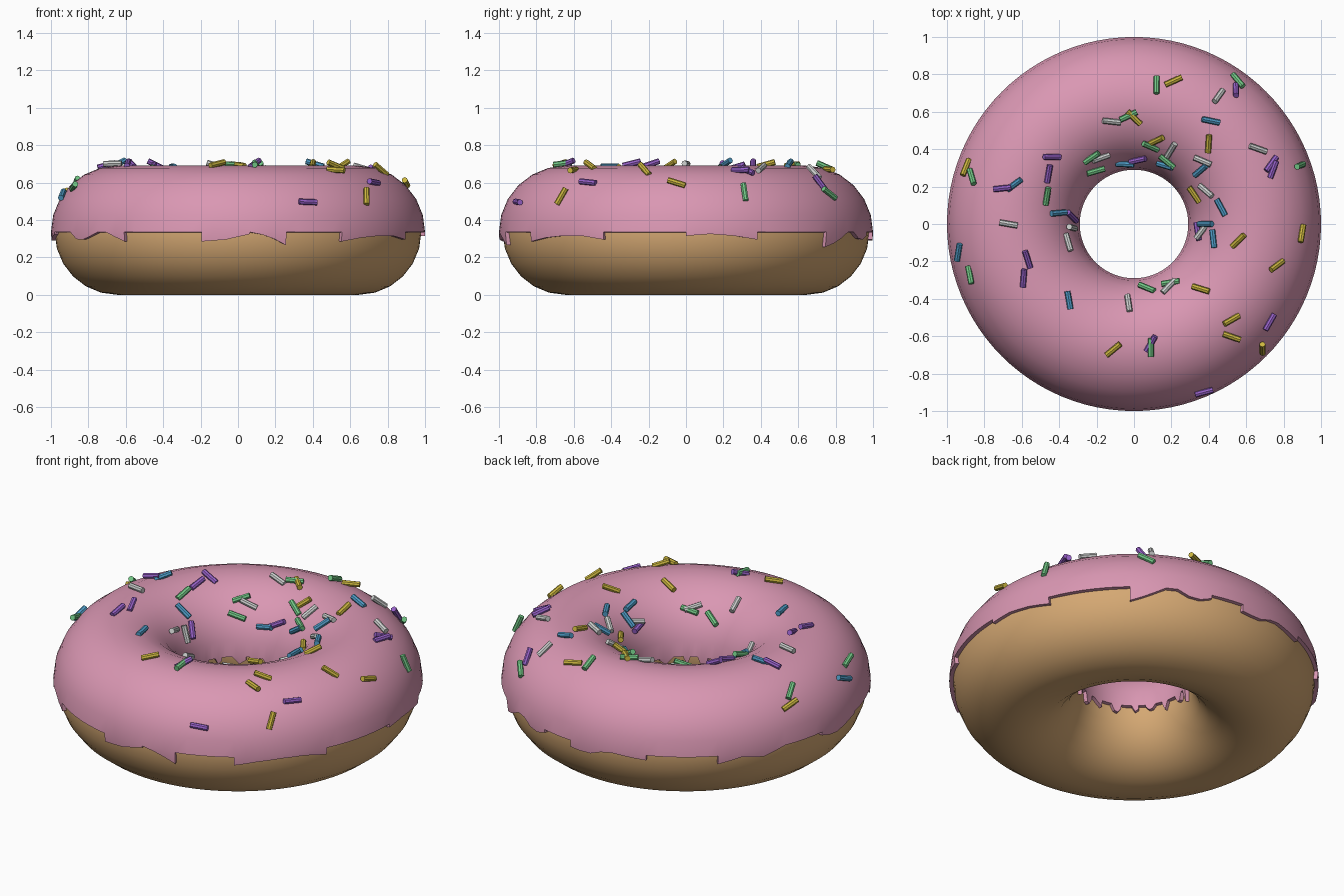
import bpy
import bmesh
import math
import random
from mathutils import Vector, Matrix

random.seed(4)
cube = bpy.data.objects.get("Cube")
if cube:
    bpy.data.objects.remove(cube, do_unlink=True)

RING = 0.645            # radius of the ring centre line
MID = 0.335             # height of the ring centre line
DOUGH, GLAZE = 0.335, 0.355
COLUMNS, ROWS = 96, 12
STEP = math.tau / COLUMNS


def material(name, *rgb):
    mat = bpy.data.materials.new(name)
    mat.use_nodes = True
    mat.diffuse_color = (*rgb, 1)
    shader = mat.node_tree.nodes["Principled BSDF"]
    shader.inputs["Base Color"].default_value = (*rgb, 1)
    shader.inputs["Roughness"].default_value = 0.6
    return mat


def finish(bm, name, mat):
    mesh = bpy.data.meshes.new(name)
    bm.to_mesh(mesh)
    bm.free()
    obj = bpy.data.objects.new(name, mesh)
    bpy.context.collection.objects.link(obj)
    mesh.materials.append(mat)
    return obj


def activate(obj):
    bpy.ops.object.select_all(action='DESELECT')
    obj.select_set(True)
    bpy.context.view_layer.objects.active = obj


def tube_point(column, angle, radius):
    reach = RING + radius * math.cos(angle)
    turn = column * STEP
    return Vector((reach * math.cos(turn), reach * math.sin(turn),
                   MID + radius * math.sin(angle)))


def tube_loops(bm, angles, radius):
    return [[bm.verts.new(tube_point(c, a, radius)) for c in range(COLUMNS)]
            for a in angles]


def bridge(bm, low, high):
    for c in range(COLUMNS):
        d = (c + 1) % COLUMNS
        bm.faces.new((low[c], low[d], high[d], high[c]))


# Dough: full ring
bm = bmesh.new()
loops = tube_loops(bm, [math.tau * k / (2 * ROWS) for k in range(2 * ROWS)], DOUGH)
for k, loop in enumerate(loops):
    bridge(bm, loop, loops[(k + 1) % len(loops)])
dough = finish(bm, "dough", material("golden_dough", 0.66, 0.39, 0.17))
activate(dough)
bpy.ops.object.shade_smooth()

# Icing: upper half of the ring
bm = bmesh.new()
loops = tube_loops(bm, [math.pi * k / ROWS for k in range(ROWS + 1)], GLAZE)
for low, high in zip(loops, loops[1:]):
    bridge(bm, low, high)


def add_drip(first, depths, rim, inner):
    """Hang a strip with the given depths below consecutive rim columns."""
    tips = []
    for k, depth in enumerate(depths):
        c = (first + k) % COLUMNS
        angle = math.asin(depth / GLAZE)
        angle = math.pi + angle if inner else -angle
        tip = bm.verts.new(tube_point(c, angle, GLAZE)) if depth > 0.002 else rim[c]
        tips.append((rim[c], tip))
    for (r0, t0), (r1, t1) in zip(tips, tips[1:]):
        corners = (r0, r1, t1, t0) if inner else (t0, t1, r1, r0)
        corners = list(dict.fromkeys(corners))
        if len(corners) > 2:
            bm.faces.new(corners)


def ramp(keys, count):
    """Spread key depths, in hundredths, evenly over a number of columns."""
    out = []
    for k in range(count + 1):
        t = k / count * (len(keys) - 1)
        i = min(int(t), len(keys) - 2)
        out.append((keys[i] + (keys[i + 1] - keys[i]) * (t - i)) / 100)
    return out


# Outer drips: start and end in degrees, then depths along the edge
outer_drips = [
    (0, 24, (2, 1, 2, 4)), (49, 60, (8, 5, 0)), (64, 75, (0, 5, 2)),
    (86, 111, (4, 5, 1, 2, 3)), (135, 157, (5, 2, 4, 0)),
    (172, 191, (2, 5, 3, 1)), (206, 221, (0, 5, 3, 0)),
    (225, 232, (0, 5)), (260, 274, (5, 4, 1)), (274, 285, (0, 2, 7)),
    (304, 335, (5, 3, 2, 2, 4)),
]
for start, end, keys in outer_drips:
    first, last = (round(math.radians(a) / STEP) for a in (start, end))
    add_drip(first, ramp(keys, last - first), loops[0], False)

# Inner drips: short spikes around the hole
column = 0
while column < COLUMNS - 6:
    width = random.choice((2, 3, 4))
    deep = random.uniform(3, 8)
    keys = random.choice(((0, deep), (deep, 0), (0, deep, 1), (2, deep, 0)))
    add_drip(column, ramp(keys, width), loops[-1], True)
    column += width + random.choice((1, 2, 3))

icing = finish(bm, "icing", material("pink_icing", 0.70, 0.31, 0.45))
shell = icing.modifiers.new("thickness", 'SOLIDIFY')
shell.thickness = 0.025
shell.offset = -1
activate(icing)
bpy.ops.object.modifier_apply(modifier=shell.name)
bpy.ops.object.shade_smooth_by_angle(angle=math.radians(40))


# Sprinkles: rods lying on the icing (x, y in hundredths, heading in degrees)
def scatter(name, mat, spots):
    bm = bmesh.new()
    for x, y, heading in spots:
        flat = Vector((x, y, 0)) / 100
        out = flat.normalized()
        offset = max(-0.345, min(0.345, flat.length - RING))
        rise = math.sqrt(GLAZE ** 2 - offset ** 2)
        normal = (out * offset + Vector((0, 0, rise))).normalized()
        centre = out * RING + Vector((0, 0, MID)) + normal * (GLAZE + 0.012)
        turn = math.radians(heading)
        along = Vector((math.cos(turn), math.sin(turn), 0))
        along = (along - normal * along.dot(normal)).normalized()
        along = (along + normal * random.uniform(-0.35, 0.35)).normalized()
        place = Matrix.Translation(centre) @ along.to_track_quat('Z', 'Y').to_matrix().to_4x4()
        bmesh.ops.create_cone(bm, cap_ends=True, segments=8, radius1=0.016,
                              radius2=0.016, depth=0.098, matrix=place)
    finish(bm, name, mat)


scatter("yellow_sprinkles", material("yellow_sugar", 0.60, 0.47, 0.05), [
    (21, 76, 25), (40, 43, 85), (33, 16, -60), (0, 57, -45), (12, 45, 40),
    (-89, 30, 100), (56, -9, 40), (89, -5, 65), (76, -22, 25), (36, -35, -20),
    (52, -51, 25), (52, -60, -20), (68, -66, -55), (-11, -67, 40)])
scatter("green_sprinkles", material("green_sugar", 0.17, 0.58, 0.24), [
    (12, 74, 88), (55, 76, 95), (-3, 58, 25), (88, 31, 20), (-86, 25, -50),
    (-47, 15, 90), (-23, 36, 50), (-21, 29, 0), (9, 42, -45), (18, 34, -45),
    (-87, -27, -60), (7, -35, -45), (20, -32, 0), (9, -66, 90)])
scatter("blue_sprinkles", material("blue_sugar", 0.08, 0.34, 0.58), [
    (41, 55, -10), (36, 29, 40), (47, 9, -60), (39, 0, 0), (43, -8, -80),
    (17, 32, 20), (-64, 21, 35), (-41, 6, 0), (-93, -15, 55),
    (-35, -41, -80), (-5, 33, 20)])
scatter("purple_sprinkles", material("purple_sugar", 0.31, 0.12, 0.58), [
    (54, 71, 70), (-44, 36, -5), (-46, 27, 85), (2, 35, 45), (74, 29, 70),
    (73, 32, 50), (-70, 19, 5), (-34, 4, -20), (35, -4, -70), (-57, -19, -70),
    (-59, -29, 85), (72, -52, 55), (9, -64, 60), (37, -89, 10)])
scatter("white_sprinkles", material("white_sugar", 0.62, 0.64, 0.63), [
    (45, 68, 55), (-12, 55, -10), (66, 40, -15), (20, 40, 60), (-18, 36, 0),
    (37, 34, -20), (39, 18, -25), (-67, 0, -10), (-34, -2, 0), (-36, -10, 85),
    (37, -4, 45), (-3, -43, -85), (19, -34, 60)])
